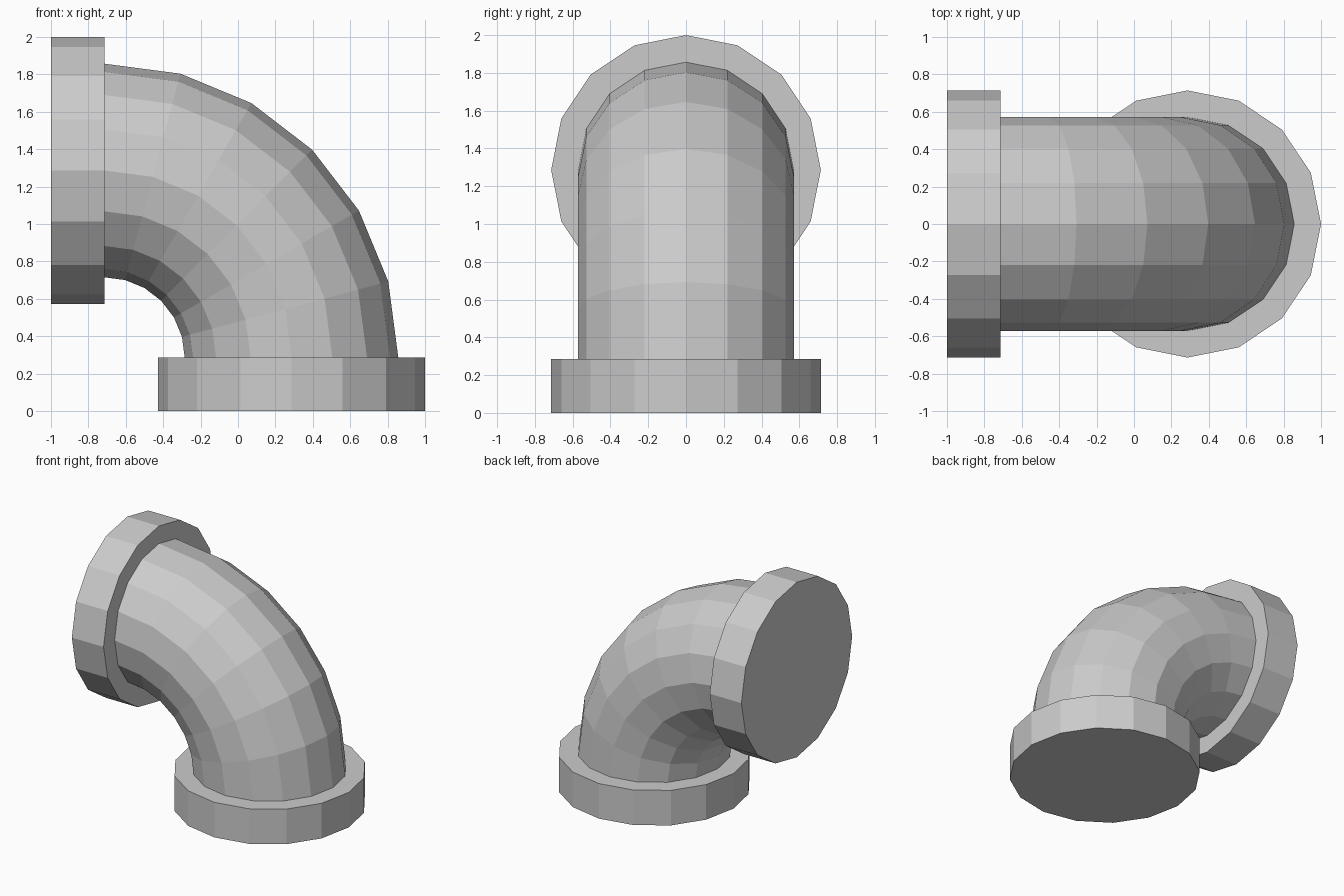
import bpy, bmesh
from math import pi, sin, cos

if "Cube" in bpy.data.objects:
    bpy.data.objects.remove(bpy.data.objects["Cube"])

SIDES = 16
FLANGE_R, FLANGE_H = 0.714, 0.286
PIPE_R, BEND_R, STEPS = 0.571, 1.0, 6
PIVOT_X, PIVOT_Z = -0.714, FLANGE_H      # centre of the bend
SINK = 0.05                              # how far the pipe runs into each flange


def ring_at(bm, angle, radius, slide=0.0):
    """Ring of verts around the bend path at an angle, slid along the path tangent."""
    ring = []
    for i in range(SIDES):
        a = 2 * pi * i / SIDES
        r = BEND_R + radius * cos(a)
        ring.append(bm.verts.new((PIVOT_X + r * cos(angle) - slide * sin(angle),
                                  radius * sin(a),
                                  PIVOT_Z + r * sin(angle) + slide * cos(angle))))
    return ring


def loft(name, sections):
    """Closed flat-shaded solid through (angle, radius, slide) sections."""
    bm = bmesh.new()
    rings = [ring_at(bm, *s) for s in sections]
    for lo, hi in zip(rings, rings[1:]):
        for i in range(SIDES):
            j = (i + 1) % SIDES
            bm.faces.new((lo[i], lo[j], hi[j], hi[i]))
    bm.faces.new(rings[0])
    bm.faces.new(rings[-1])
    bmesh.ops.recalc_face_normals(bm, faces=bm.faces)
    mesh = bpy.data.meshes.new(name)
    bm.to_mesh(mesh)
    bm.free()
    obj = bpy.data.objects.new(name, mesh)
    bpy.context.collection.objects.link(obj)
    return obj


# Quarter-turn pipe, ends sunk into the flanges
bend = [(pi / 2 * k / STEPS, PIPE_R, 0.0) for k in range(STEPS + 1)]
loft("pipe_elbow", [(0, PIPE_R, -SINK)] + bend + [(pi / 2, PIPE_R, SINK)])

# Flange discs at both ends
loft("bottom_flange", [(0, FLANGE_R, -FLANGE_H), (0, FLANGE_R, 0)])
loft("side_flange", [(pi / 2, FLANGE_R, 0), (pi / 2, FLANGE_R, FLANGE_H)])
